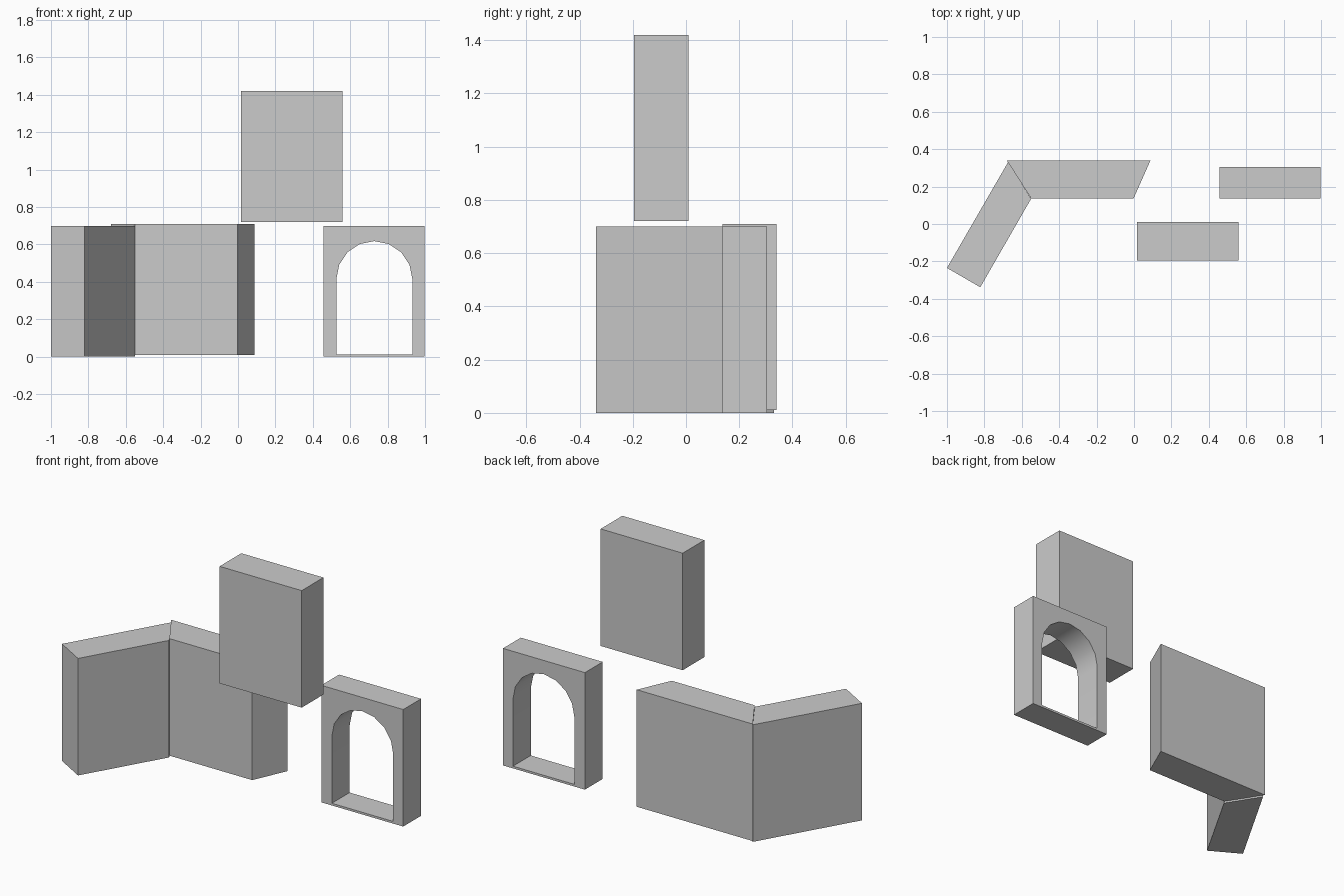
import bpy, bmesh, math
from mathutils import Vector

if "Cube" in bpy.data.objects:
    bpy.data.objects.remove(bpy.data.objects["Cube"])


def prism(name, loops, direction):
    """Fill closed outlines (outer, then holes) and extrude along direction."""
    bm = bmesh.new()
    edges = []
    for loop in loops:
        vs = [bm.verts.new(p) for p in loop]
        edges += [bm.edges.new((a, b)) for a, b in zip(vs, vs[1:] + vs[:1])]
    if len(loops) == 1:
        faces = [bm.faces.new(vs)]
    else:
        res = bmesh.ops.triangle_fill(bm, edges=edges, use_beauty=True,
                                      normal=Vector(direction).normalized())
        faces = [g for g in res["geom"] if isinstance(g, bmesh.types.BMFace)]
    ext = bmesh.ops.extrude_face_region(bm, geom=faces, use_keep_orig=True)
    moved = [g for g in ext["geom"] if isinstance(g, bmesh.types.BMVert)]
    bmesh.ops.translate(bm, verts=moved, vec=Vector(direction))
    bmesh.ops.recalc_face_normals(bm, faces=bm.faces)
    mesh = bpy.data.meshes.new(name)
    bm.to_mesh(mesh)
    bm.free()
    obj = bpy.data.objects.new(name, mesh)
    bpy.context.collection.objects.link(obj)
    return obj


def wall(name, footprint, z0, z1):
    return prism(name, [[(x, y, z0) for x, y in footprint]], (0, 0, z1 - z0))


# Angled wall on the left, mitred at the corner
wall("angled_wall", [(-1, -0.235), (-0.822, -0.338), (-0.55, 0.135), (-0.673, 0.331)], 0, 0.70)

# Straight wall, slanted at both ends and raised slightly
wall("straight_wall", [(-0.55, 0.137), (-0.002, 0.137), (0.088, 0.34), (-0.68, 0.34)], 0.01, 0.71)

# Plain block floating above
wall("plain_block", [(0.015, -0.195), (0.558, -0.195), (0.558, 0.01), (0.015, 0.01)], 0.72, 1.42)

# Block with an arched opening
y, cx, r, spring = 0.136, 0.729, 0.203, 0.415
outer = [(0.456, y, 0), (0.998, y, 0), (0.998, y, 0.70), (0.456, y, 0.70)]
opening = [(cx - r, y, 0.013), (cx + r, y, 0.013)]
opening += [(cx + r * math.cos(math.pi * i / 8), y, spring + r * math.sin(math.pi * i / 8))
            for i in range(9)]
arch = prism("arched_block", [outer, opening], (0, 0.168, 0))
arch.select_set(True)
bpy.context.view_layer.objects.active = arch
bpy.ops.object.shade_smooth_by_angle(angle=math.radians(35))
